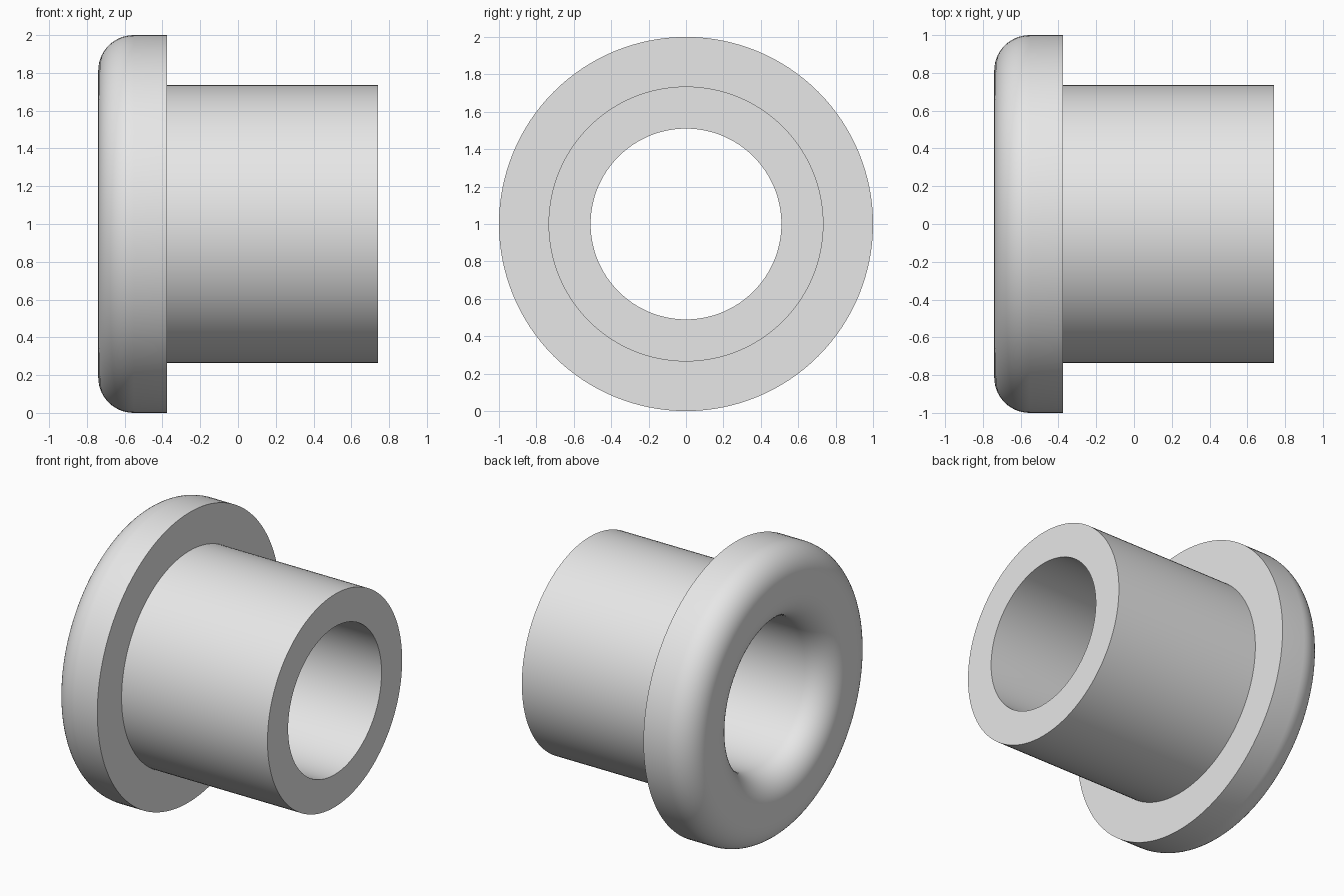
import bpy, bmesh
from math import sin, cos, pi
from mathutils import Matrix, Vector

cube = bpy.data.objects.get("Cube")
if cube:
    bpy.data.objects.remove(cube, do_unlink=True)

# Main dimensions along the x axis
BACK, SHOULDER, END = -0.74, -0.375, 0.74
FLANGE_R, TUBE_R, BORE_R = 1.0, 0.735, 0.51
FILLET = 0.188
SEGMENTS, STEPS = 128, 14

# Material
grey = bpy.data.materials.new("plain grey")
grey.use_nodes = True
colour = (0.8, 0.8, 0.8, 1)
grey.diffuse_color = colour
grey.node_tree.nodes["Principled BSDF"].inputs["Base Color"].default_value = colour


def arc(radius, start, end):
    """Rounded corner as (x, r) points, tangent to the back face."""
    points = []
    for i in range(STEPS + 1):
        a = start + (end - start) * i / STEPS
        points.append((BACK + FILLET + FILLET * cos(a), radius + FILLET * sin(a)))
    return points


# Closed half section: rounded bore mouth, rounded rim, shoulder, tube, bore
profile = arc(BORE_R + FILLET, 1.5 * pi, pi)
profile += arc(FLANGE_R - FILLET, pi, 0.5 * pi)
profile += [(SHOULDER, FLANGE_R), (SHOULDER, TUBE_R), (END, TUBE_R), (END, BORE_R)]

# Flanged bushing, the section spun about the x axis
bm = bmesh.new()
verts = [bm.verts.new((x, 0, r)) for x, r in profile]
edges = [bm.edges.new((verts[i - 1], verts[i])) for i in range(len(verts))]
bmesh.ops.spin(bm, geom=verts + edges, cent=(0, 0, 0), axis=(1, 0, 0),
               angle=2 * pi, steps=SEGMENTS, use_merge=True)
bmesh.ops.remove_doubles(bm, verts=bm.verts, dist=1e-5)
bmesh.ops.recalc_face_normals(bm, faces=bm.faces)
bmesh.ops.transform(bm, matrix=Matrix.Translation(Vector((0, 0, 1))), verts=bm.verts)

mesh = bpy.data.meshes.new("flanged_bushing")
bm.to_mesh(mesh)
bm.free()
mesh.materials.append(grey)
bushing = bpy.data.objects.new("flanged_bushing", mesh)
bpy.context.collection.objects.link(bushing)

# Smooth shading with crisp machined corners
bpy.ops.object.select_all(action="DESELECT")
bushing.select_set(True)
bpy.context.view_layer.objects.active = bushing
bpy.ops.object.shade_smooth_by_angle(angle=pi / 6)
